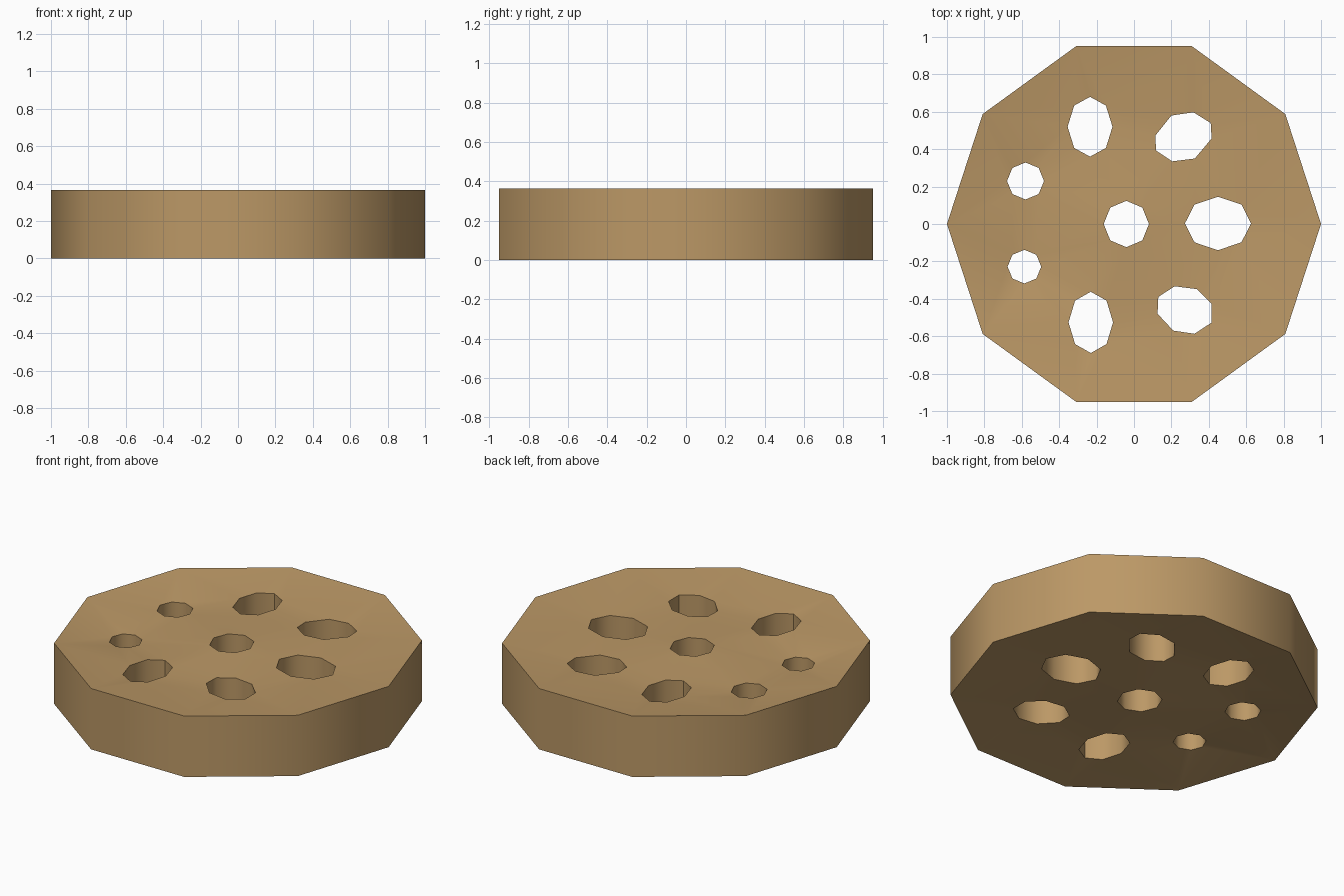
import bpy, bmesh, math

if "Cube" in bpy.data.objects:
    bpy.data.objects.remove(bpy.data.objects["Cube"])

HEIGHT = 0.365


def ring(cx, cy, rx, ry, n=8):
    return [(cx + rx * math.cos(2 * math.pi * i / n),
             cy + ry * math.sin(2 * math.pi * i / n)) for i in range(n)]


# Ten-sided outline, then eight-sided through holes.
# Each loop has the depth its rim is sunk into the top and bottom.
loops = [
    (0.0, ring(0, 0, 1, 1, 10)),
    (0.020, ring(-0.041, 0.0, 0.121, 0.124)),
    (0.033, ring(0.449, 0.003, 0.177, 0.143)),
    (0.034, ring(-0.235, 0.52, 0.12, 0.160)),
    (0.035, ring(-0.231, -0.526, 0.119, 0.164)),
    (0.050, ring(-0.58, 0.23, 0.099, 0.099)),
    (0.064, ring(-0.586, -0.228, 0.09, 0.09)),
    (0.033, [(0.20, 0.58), (0.318, 0.597), (0.41, 0.54), (0.415, 0.457),
             (0.325, 0.35), (0.205, 0.335), (0.118, 0.393), (0.114, 0.473)]),
    (0.032, [(0.217, -0.333), (0.335, -0.348), (0.415, -0.427), (0.415, -0.527),
             (0.323, -0.587), (0.21, -0.57), (0.126, -0.48), (0.13, -0.39)]),
]

# Fill the outline around the holes, storing rim depth as z
bm = bmesh.new()
edges, depth = [], []
for d, loop in loops:
    vs = [bm.verts.new((x, y, 0)) for x, y in loop]
    depth += [(v, d) for v in vs]
    edges += [bm.edges.new((vs[i - 1], vs[i])) for i in range(len(vs))]
bmesh.ops.triangle_fill(bm, edges=edges, use_beauty=True, normal=(0, 0, 1))
for v, d in depth:
    v.co.z = d

# Extrude upward and mirror the dished shape onto the top
new = bmesh.ops.extrude_face_region(bm, geom=list(bm.faces), use_keep_orig=True)
for v in new["geom"]:
    if isinstance(v, bmesh.types.BMVert):
        v.co.z = HEIGHT - v.co.z
bmesh.ops.recalc_face_normals(bm, faces=bm.faces)
mesh = bpy.data.meshes.new("perforated_disc")
bm.to_mesh(mesh)
bm.free()
disc = bpy.data.objects.new("perforated_disc", mesh)
bpy.context.collection.objects.link(disc)

# Tan colour
tan = bpy.data.materials.new("tan")
tan.diffuse_color = (0.50, 0.315, 0.133, 1)
tan.use_nodes = True
tan.node_tree.nodes["Principled BSDF"].inputs["Base Color"].default_value = tan.diffuse_color
mesh.materials.append(tan)

# Rounded-looking walls, crisp rims
bpy.context.view_layer.objects.active = disc
disc.select_set(True)
bpy.ops.object.shade_smooth_by_angle(angle=math.radians(55))
